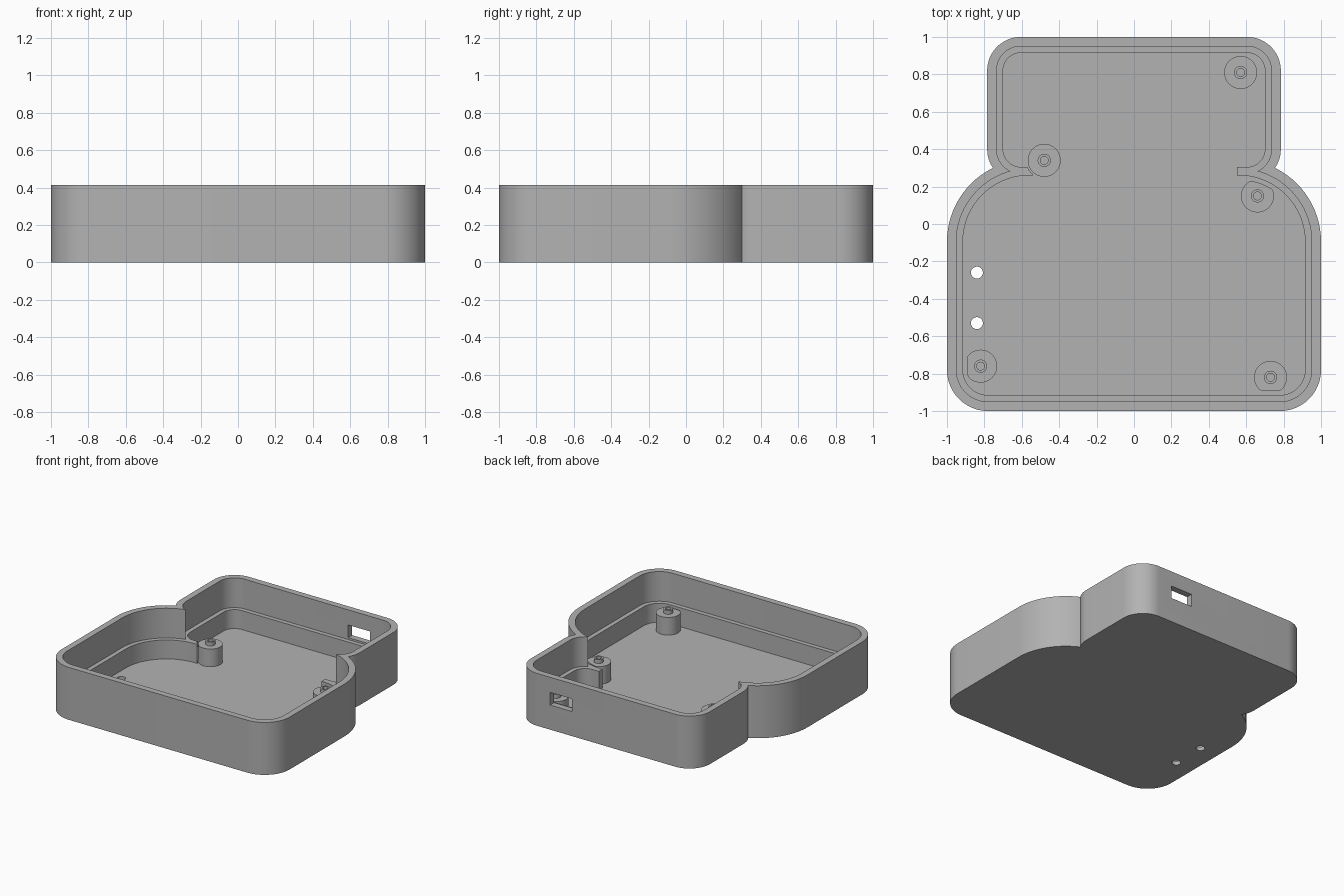
import bpy, bmesh, math
from mathutils import Vector

cube = bpy.data.objects.get("Cube")
if cube:
    bpy.data.objects.remove(cube)

HEIGHT, FLOOR, LEDGE = 0.415, 0.03, 0.18
RIM, WALL = 0.05, 0.085      # wall thickness above and below the ledge

grey = bpy.data.materials.new("plain grey")
grey.use_nodes = True
grey.diffuse_color = (0.45, 0.45, 0.45, 1)
grey.node_tree.nodes["Principled BSDF"].inputs["Base Color"].default_value = grey.diffuse_color


def add_object(name, bm):
    bmesh.ops.recalc_face_normals(bm, faces=bm.faces)
    mesh = bpy.data.meshes.new(name)
    bm.to_mesh(mesh)
    bm.free()
    mesh.materials.append(grey)
    obj = bpy.data.objects.new(name, mesh)
    bpy.context.collection.objects.link(obj)
    return obj


def prism(name, outline, z0, z1):
    bm = bmesh.new()
    face = bm.faces.new([bm.verts.new((x, y, z0)) for x, y in outline])
    top = bmesh.ops.extrude_face_region(bm, geom=[face])["geom"]
    bmesh.ops.translate(bm, vec=(0, 0, z1 - z0),
                        verts=[v for v in top if isinstance(v, bmesh.types.BMVert)])
    return add_object(name, bm)


def rounded_outline(half_x, y0, y1, r_front, r_back, inset=0, steps=20):
    """Rounded rectangle, counter-clockwise, shrunk evenly by inset."""
    corners = [(1, y1 - r_back, r_back, 0), (-1, y1 - r_back, r_back, 90),
               (-1, y0 + r_front, r_front, 180), (1, y0 + r_front, r_front, 270)]
    points = []
    for side, cy, r, start in corners:
        for i in range(steps + 1):
            a = math.radians(start + 90 * i / steps)
            points.append((side * (half_x - r) + (r - inset) * math.cos(a),
                           cy + (r - inset) * math.sin(a)))
    return points


def lower_outline(inset=0):
    return rounded_outline(1, -1, 0.345, 0.22, 0.44, inset)


def upper_outline(inset=0):
    return rounded_outline(0.785, 0.22, 1, 0.18, 0.18, inset)


def circle(x, y, r, n=32):
    return [(x + r * math.cos(math.tau * i / n), y + r * math.sin(math.tau * i / n))
            for i in range(n)]


def box(x0, x1, y0, y1):
    return [(x0, y0), (x1, y0), (x1, y1), (x0, y1)]


def combine(obj, tool, operation):
    """Apply one boolean and discard the tool object."""
    mod = obj.modifiers.new("boolean", 'BOOLEAN')
    mod.operation, mod.solver, mod.object = operation, 'EXACT', tool
    bpy.context.view_layer.update()
    result = bpy.data.meshes.new_from_object(
        obj.evaluated_get(bpy.context.evaluated_depsgraph_get()))
    obj.modifiers.clear()
    obj.data = result
    bpy.data.objects.remove(tool)


def smooth(obj):
    bpy.ops.object.select_all(action='DESELECT')
    obj.select_set(True)
    bpy.context.view_layer.objects.active = obj
    bpy.ops.object.shade_smooth_by_angle(angle=math.radians(30))


# Case: two joined rounded blocks
case = prism("case", lower_outline(), 0, HEIGHT)
combine(case, prism("block", upper_outline(), 0, HEIGHT), 'UNION')

# Hollow out the wide recess above the ledge and the narrower one below it
cuts = [(outline(inset), z, 1)
        for inset, z in ((RIM, LEDGE), (WALL, FLOOR))
        for outline in (lower_outline, upper_outline)]
# Passage between both chambers, with clearance round the neighbouring post
cuts += [(box(-0.54, 0.55, 0.1, 0.5), FLOOR, 1),
         (circle(-0.48, 0.34, 0.096), FLOOR, LEDGE + 0.02)]
# Floor holes and the port in the back wall
cuts += [(circle(-0.84, y, 0.032), -0.1, 0.1) for y in (-0.26, -0.53)]
cuts += [(box(0.30, 0.49, 0.88, 1.1), 0.195, 0.295)]
for outline, z0, z1 in cuts:
    combine(case, prism("cutter", outline, z0, z1), 'DIFFERENCE')
smooth(case)


# Mounting posts with a hollow locating pin
def post(name, x, y, trimmed):
    profile = [(0, 0.11), (0.021, 0.11), (0.021, 0.2), (0.035, 0.2), (0.035, 0.17),
               (0.088, 0.17), (0.088, FLOOR - 0.01), (0, FLOOR - 0.01)]
    bm = bmesh.new()
    verts = [bm.verts.new((x + r, y, z)) for r, z in profile]
    edges = [bm.edges.new(pair) for pair in zip(verts, verts[1:])]
    bmesh.ops.spin(bm, geom=verts + edges, cent=Vector((x, y, 0)), axis=(0, 0, 1),
                   angle=math.tau, steps=40)
    bmesh.ops.remove_doubles(bm, verts=bm.verts, dist=0.0005)
    obj = add_object(name, bm)
    if trimmed:
        combine(obj, prism("trim", lower_outline(WALL + 0.022), -1, 1), 'INTERSECT')
    smooth(obj)


post("back_left_post", 0.57, 0.81, False)
post("middle_right_post", -0.48, 0.34, False)
post("middle_left_post", 0.66, 0.15, True)
post("front_right_post", -0.82, -0.76, True)
post("front_left_post", 0.73, -0.82, True)
